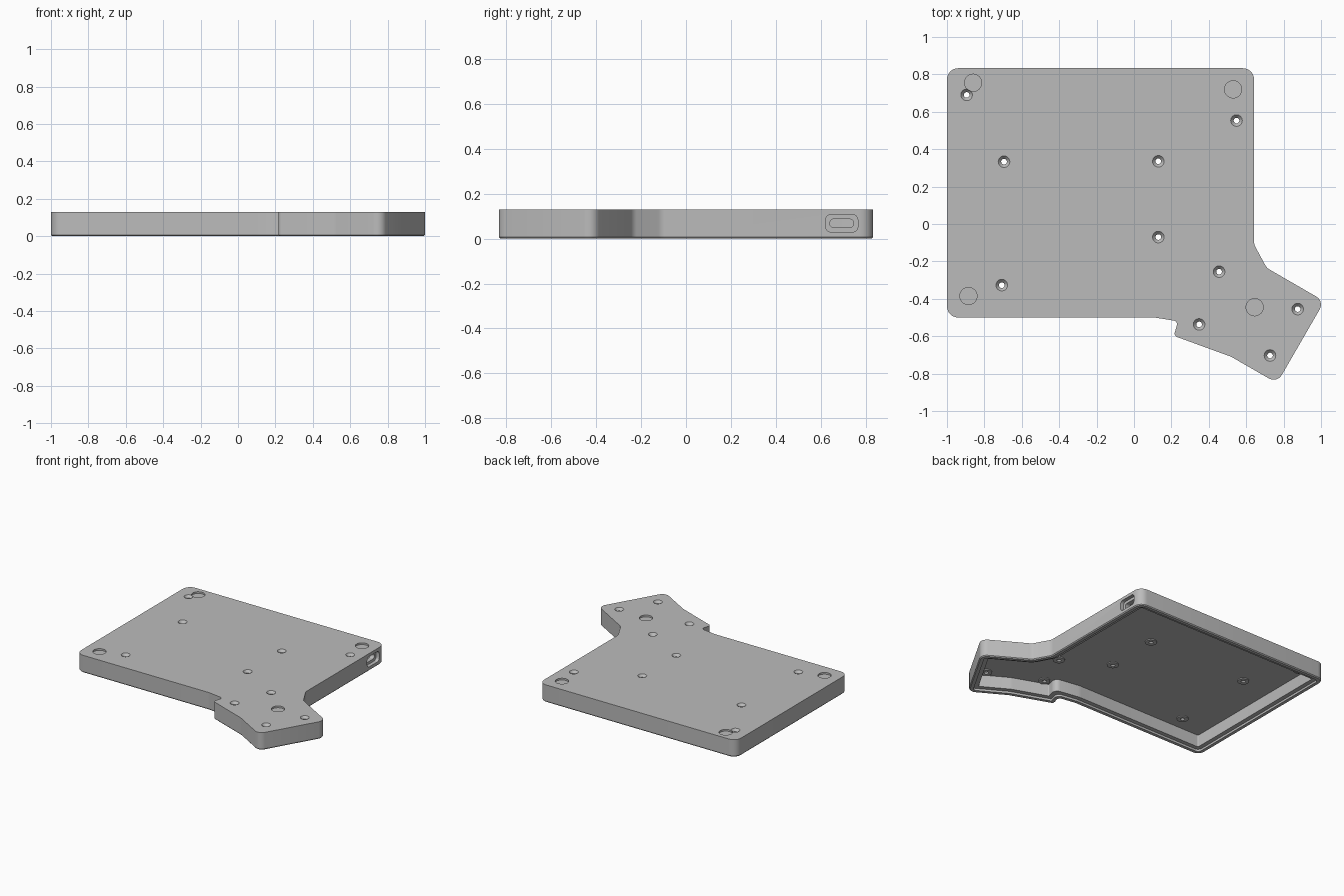
import bpy, bmesh, math
from mathutils import Vector

if "Cube" in bpy.data.objects:
    bpy.data.objects.remove(bpy.data.objects["Cube"])

grey = bpy.data.materials.new("plain_grey")
grey.diffuse_color = (0.5, 0.5, 0.5, 1)
grey.use_nodes = True
grey.node_tree.nodes["Principled BSDF"].inputs["Base Color"].default_value = grey.diffuse_color

# Sharp outline, counter-clockwise: x, y, corner radius
OUTLINE = [(-1, -0.5, 0.06), (0.11, -0.5, 0.1), (0.235, -0.52, 0.02),
           (0.213, -0.598, 0.02), (0.52, -0.71, 0.1), (0.765, -0.851, 0.05),
           (1.018, -0.413, 0.05), (0.71, -0.235, 0.06), (0.642, -0.11, 0.06),
           (0.642, 0.833, 0.06), (-1, 0.833, 0.06)]
SCREWS = [(-0.895, 0.69), (0.548, 0.553), (-0.695, 0.333), (0.13, 0.335),
          (0.13, -0.07), (-0.707, -0.327), (0.455, -0.255), (0.348, -0.537),
          (0.727, -0.703), (0.875, -0.455)]
FEET = [(-0.86, 0.755), (0.53, 0.72), (-0.885, -0.385), (0.645, -0.445)]
HEIGHT, CEILING = 0.13, 0.107


def rounded(points, inset=0.0, seg=6):
    """Inset a closed outline and round its corners with a fixed point count."""
    n, pts = len(points), [Vector(p[:2]) for p in points]
    corners, convex = [], []
    for i in range(n):
        a = (pts[i] - pts[i - 1]).normalized()
        b = (pts[(i + 1) % n] - pts[i]).normalized()
        na, nb = Vector((-a.y, a.x)), Vector((-b.y, b.x))
        corners.append(pts[i] + (na + nb) * (inset / (1 + na.dot(nb))))
        convex.append(a.cross(b) > 0)
    ring = []
    for i in range(n):
        p = corners[i]
        back, ahead = corners[i - 1] - p, corners[(i + 1) % n] - p
        r = max(points[i][2] + (-inset if convex[i] else inset), 0.008)
        half = back.angle(ahead) / 2
        t = min(r / math.tan(half), 0.48 * back.length, 0.48 * ahead.length)
        r = t * math.tan(half)
        c = p + (back.normalized() + ahead.normalized()).normalized() * (r / math.sin(half))
        s, e = p + back.normalized() * t - c, p + ahead.normalized() * t - c
        sweep = s.angle_signed(e)  # clockwise positive
        for k in range(seg + 1):
            ang = -sweep * k / seg
            ca, sa = math.cos(ang), math.sin(ang)
            ring.append(c + Vector((s.x * ca - s.y * sa, s.x * sa + s.y * ca)))
    return ring


def circle(x, y, r, z, n=32):
    return [(x + r * math.cos(2 * math.pi * i / n),
             y + r * math.sin(2 * math.pi * i / n), z) for i in range(n)]


def loft(name, solids):
    """Make one object out of capped solids, each a list of matching rings."""
    bm = bmesh.new()
    for rings in solids:
        loops = [[bm.verts.new(p) for p in ring] for ring in rings]
        for lo, hi in zip(loops, loops[1:]):
            for i in range(len(lo)):
                j = (i + 1) % len(lo)
                bm.faces.new((lo[i], lo[j], hi[j], hi[i]))
        bm.faces.new(loops[0])
        bm.faces.new(loops[-1])
    bmesh.ops.recalc_face_normals(bm, faces=bm.faces)
    mesh = bpy.data.meshes.new(name)
    bm.to_mesh(mesh)
    bm.free()
    mesh.materials.append(grey)
    ob = bpy.data.objects.new(name, mesh)
    bpy.context.collection.objects.link(ob)
    return ob


# Case shell: outer wall, bottom chamfer, rim, stepped ledge, inner wall, ceiling
PROFILE = [(0, HEIGHT), (0, 0.007), (0.006, 0), (0.03, 0), (0.03, 0.016),
           (0.062, 0.016), (0.062, CEILING)]
case = loft("case_shell", [[[(p.x, p.y, z) for p in rounded(OUTLINE, inset)]
                            for inset, z in PROFILE]])

# Screw bosses under the ceiling
bosses = loft("screw_bosses", [[circle(x, y, 0.04, 0.1), circle(x, y, 0.04, 0.118)]
                               for x, y in SCREWS])

# Countersunk screw holes
holes = loft("screw_hole_cutter",
             [[circle(x, y, 0.015, 0.08), circle(x, y, 0.015, 0.112),
               circle(x, y, 0.031, HEIGHT), circle(x, y, 0.031, 0.15)]
              for x, y in SCREWS])

# Shallow round recesses for feet
recesses = loft("foot_recess_cutter",
                [[circle(x, y, 0.046, 0.117), circle(x, y, 0.046, 0.15)] for x, y in FEET])


# Cable port: a wide outer pocket and a narrow slot through the wall
def port_ring(x, w, h, r):
    box = [(-w, -h, r), (w, -h, r), (w, h, r), (-w, h, r)]
    return [(x, 0.693 + p.x, 0.068 + p.y) for p in rounded(box)]


port = loft("port_cutter", [[port_ring(0.7, 0.072, 0.039, 0.025),
                             port_ring(0.615, 0.072, 0.039, 0.025),
                             port_ring(0.615, 0.053, 0.019, 0.018),
                             port_ring(0.54, 0.053, 0.019, 0.018)]])

# Combine the parts into the case
bpy.context.view_layer.objects.active = case
case.select_set(True)
for tool, op in ((bosses, 'UNION'), (recesses, 'DIFFERENCE'),
                 (holes, 'DIFFERENCE'), (port, 'DIFFERENCE')):
    tool.hide_render = True
    mod = case.modifiers.new(tool.name, 'BOOLEAN')
    mod.operation, mod.solver, mod.object = op, 'EXACT', tool
    bpy.ops.object.modifier_apply(modifier=mod.name)
    bpy.data.objects.remove(tool)
bpy.ops.object.shade_smooth_by_angle(angle=math.radians(30))
